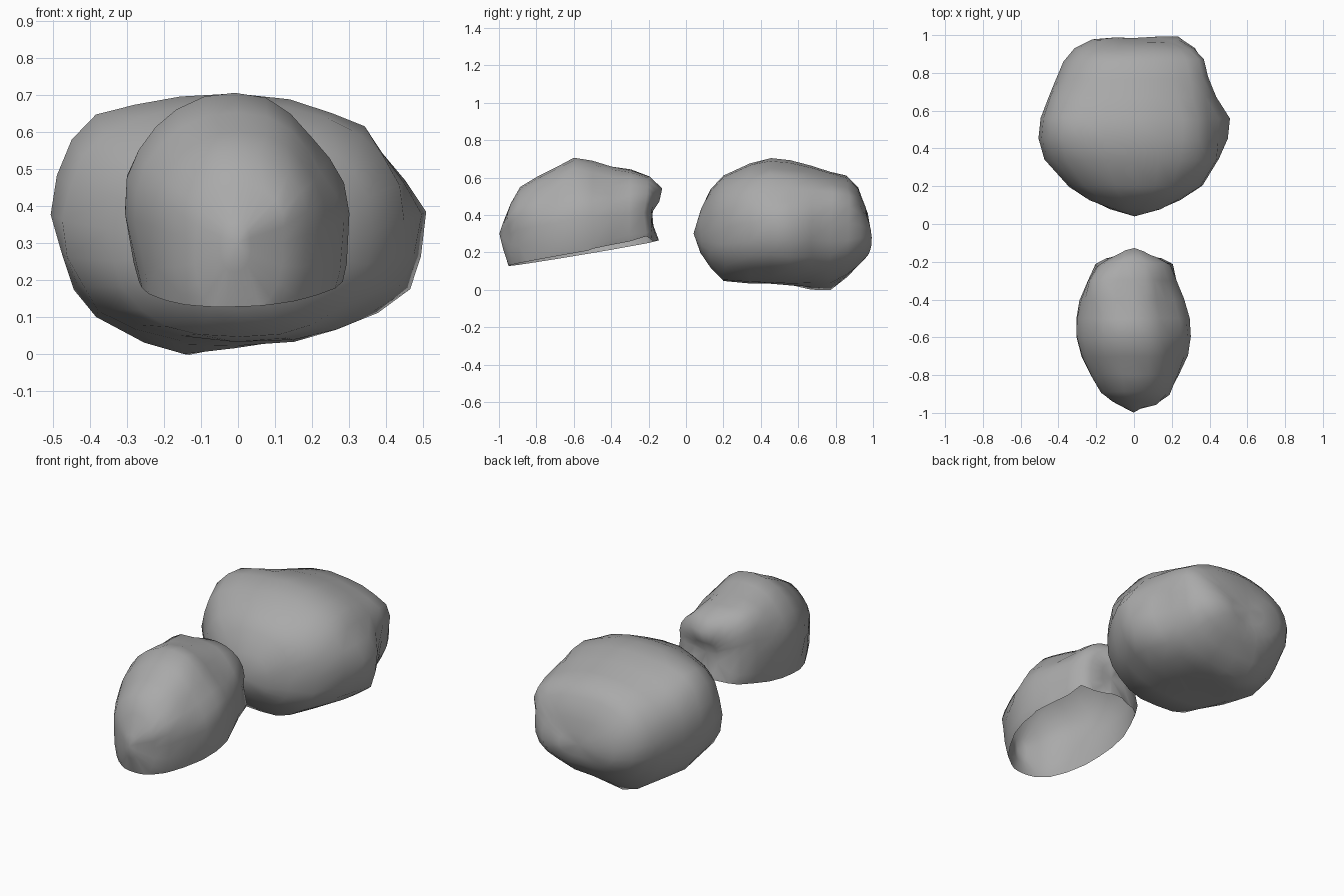
import bpy, bmesh, math
from mathutils import Vector, noise

cube = bpy.data.objects.get("Cube")
if cube:
    bpy.data.objects.remove(cube, do_unlink=True)

stone = bpy.data.materials.new("stone grey")
stone.use_nodes = True
GREY = (0.4, 0.4, 0.4, 1)
stone.diffuse_color = GREY
stone.node_tree.nodes["Principled BSDF"].inputs["Base Color"].default_value = GREY

SEGMENTS = 24


def power(value, exponent):
    return math.copysign(abs(value) ** exponent, value)


def section(bm, station, squareness):
    """Ring around the y axis: y, left edge, right edge, middle, top and bottom heights."""
    y, left, right, middle, top, bottom = station
    ring = []
    for i in range(SEGMENTS):
        angle = math.tau * i / SEGMENTS
        c, s = power(math.cos(angle), squareness), power(math.sin(angle), squareness)
        x = (left + right) / 2 + (right - left) / 2 * c
        z = middle + (top - middle if s > 0 else middle - bottom) * s
        ring.append(bm.verts.new((x, y, z)))
    return ring


def build_rock(name, stations, front, back, lumps, squareness, cuts=()):
    bm = bmesh.new()
    rings = [section(bm, s, squareness) for s in stations]
    tips = [bm.verts.new(front), bm.verts.new(back)]
    for i in range(SEGMENTS):
        j = (i + 1) % SEGMENTS
        for a, b in zip(rings, rings[1:]):
            bm.faces.new((a[i], a[j], b[j], b[i]))
        bm.faces.new((tips[0], rings[0][j], rings[0][i]))
        bm.faces.new((tips[1], rings[-1][i], rings[-1][j]))

    # Knobs and hollows, then a slight unevenness
    for v in bm.verts:
        start = v.co.copy()
        for centre, push, radius in lumps:
            distance = (start - Vector(centre)).length
            v.co += Vector(push) * math.exp(-(distance / radius) ** 2)
        v.co += noise.noise_vector(start * 7) * 0.01

    # Open underside
    for point, normal in cuts:
        bmesh.ops.bisect_plane(bm, geom=bm.verts[:] + bm.edges[:] + bm.faces[:],
                               plane_co=point, plane_no=normal, clear_inner=True)
    bmesh.ops.recalc_face_normals(bm, faces=bm.faces[:])
    mesh = bpy.data.meshes.new(name)
    bm.to_mesh(mesh)
    bm.free()
    mesh.materials.append(stone)
    mesh.shade_smooth()
    rock = bpy.data.objects.new(name, mesh)
    bpy.context.collection.objects.link(rock)


# Large boulder, closed all round
build_rock(
    "large_boulder",
    [(.08, -.13, .14, .3, .43, .19),
     (.13, -.24, .25, .32, .54, .12),
     (.2, -.35, .36, .34, .61, .045),
     (.34, -.47, .45, .36, .675, .035),
     (.45, -.49, .48, .38, .705, .03),
     (.56, -.48, .48, .38, .695, .025),
     (.67, -.45, .43, .37, .665, .025),
     (.77, -.41, .39, .36, .63, .03),
     (.86, -.37, .36, .35, .605, .08),
     (.92, -.31, .32, .34, .55, .13),
     (.96, -.22, .23, .32, .44, .18),
     (.97, -.11, .12, .3, .36, .23)],
    (0, .045, .3), (0, .98, .3),
    [((-.2, .74, .03), (0, 0, -.05), .14),
     ((.2, .95, .27), (.01, .035, 0), .11),
     ((-.2, .95, .3), (0, .025, 0), .12),
     ((.48, .52, .4), (.035, 0, .01), .09),
     ((.45, .5, .53), (-.045, 0, -.02), .11),
     ((.25, .5, .65), (0, 0, -.02), .12),
     ((.42, .55, .17), (.04, 0, -.01), .13),
     ((-.48, .48, .4), (-.02, 0, 0), .1),
     ((-.39, .52, .6), (-.025, 0, .04), .12),
     ((-.37, .58, .12), (-.03, 0, -.02), .13),
     ((.35, .85, .5), (.03, .02, .02), .1)],
    .87)

# Small boulder, a shell open below
build_rock(
    "small_boulder",
    [(-.98, -.05, .04, .3, .36, .22),
     (-.94, -.12, .12, .3, .46, .1),
     (-.89, -.18, .18, .32, .55, .02),
     (-.8, -.23, .24, .34, .6, -.05),
     (-.7, -.28, .285, .36, .65, -.1),
     (-.6, -.31, .3, .38, .705, -.1),
     (-.5, -.305, .295, .39, .69, -.1),
     (-.4, -.285, .265, .4, .66, -.05),
     (-.3, -.25, .235, .41, .645, 0),
     (-.21, -.21, .21, .41, .61, .05),
     (-.18, -.16, .16, .41, .55, .1),
     (-.18, -.08, .08, .41, .48, .25)],
    (0, -1, .3), (0, -.2, .4),
    [((0, -.17, .53), (0, .055, -.01), .08),
     ((0, -.17, .27), (0, .045, 0), .08),
     ((.17, -.19, .4), (-.02, -.02, 0), .08),
     ((-.17, -.19, .4), (.02, -.02, 0), .08),
     ((-.2, -.3, .6), (-.03, 0, .04), .1),
     ((.2, -.36, .6), (-.025, 0, -.025), .13),
     ((.21, -.56, .6), (-.025, 0, -.035), .12),
     ((-.29, -.6, .2), (.03, 0, 0), .14),
     ((.12, -.91, .4), (.02, -.02, 0), .07),
     ((.24, -.72, .5), (-.02, .01, -.02), .1)],
    .92,
    [((0, -.5, .205), (-.03, -.17, 1)), ((0, -.5, .05), (-.6, -.4, 1))])
